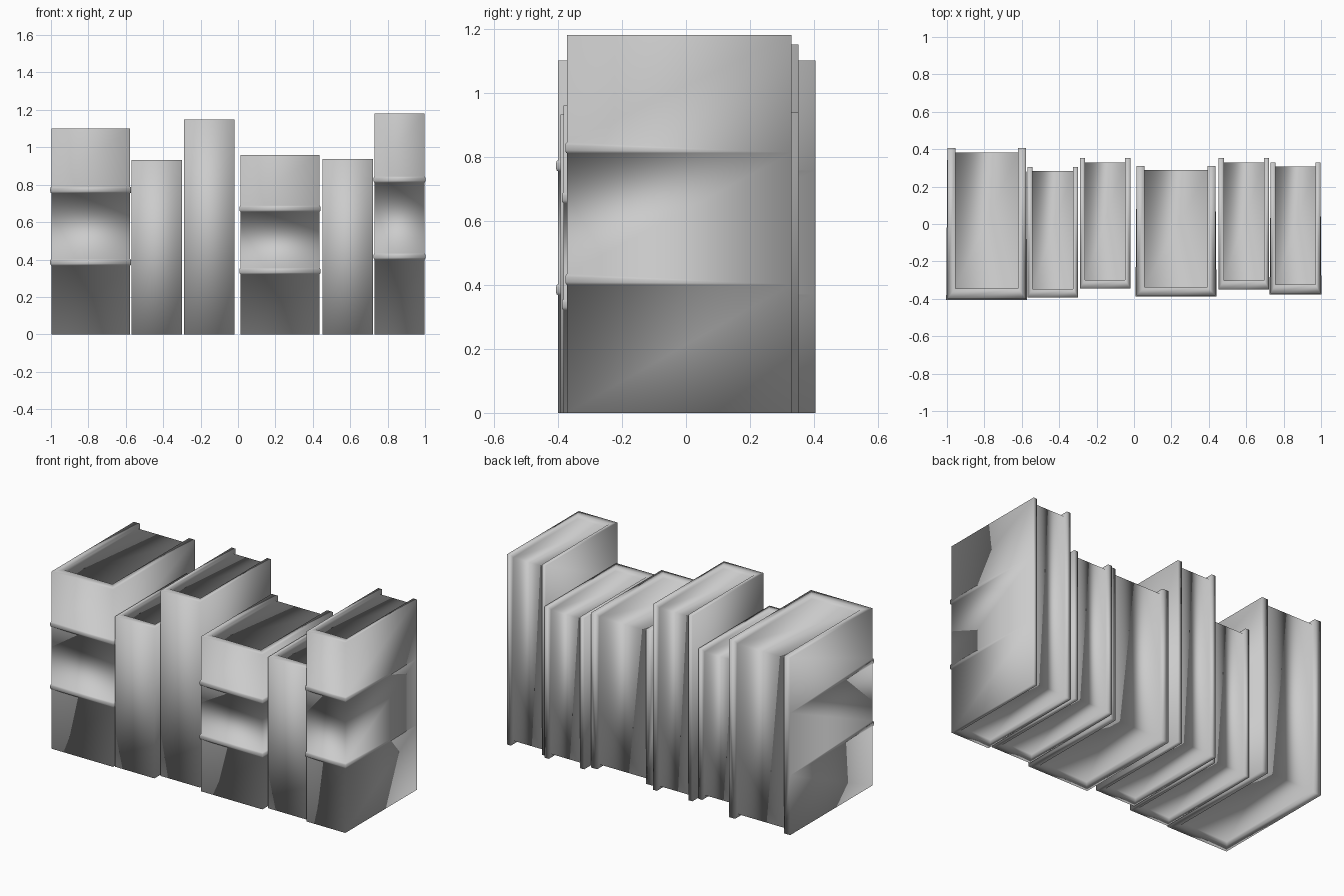
import bpy, bmesh

if "Cube" in bpy.data.objects:
    bpy.data.objects.remove(bpy.data.objects["Cube"])

# x0, x1, y0, y1, height, board thickness, spine thickness, raised band heights
BOOKS = [
    (-0.998, -0.577, -0.40, 0.405, 1.10, 0.043, 0.055, (0.385, 0.772)),
    (-0.569, -0.299, -0.392, 0.305, 0.932, 0.026, 0.044, ()),
    (-0.29, -0.019, -0.345, 0.352, 1.15, 0.028, 0.045, ()),
    (0.014, 0.435, -0.382, 0.31, 0.96, 0.042, 0.045, (0.338, 0.672)),
    (0.452, 0.723, -0.35, 0.352, 0.938, 0.028, 0.049, ()),
    (0.731, 0.996, -0.371, 0.33, 1.18, 0.026, 0.048, (0.417, 0.828)),
]
DEPTH = 0.022  # how far the pages sit inside the boards
# rounded band section: height offset, outward bulge
BAND = [(-0.017, 0), (-0.015, 0.004), (-0.008, 0.006),
        (0.008, 0.006), (0.015, 0.004), (0.017, 0)]


def book(name, x0, x1, y0, y1, h, t, s, bands):
    bm = bmesh.new()

    def pair(inset, y, z):
        """Left and right vertex at the same depth and height."""
        return [bm.verts.new((x0 + inset, y, z)), bm.verts.new((x1 - inset, y, z))]

    # spine edge and board edge, cut at every band
    spine = [[pair(0, y0, 0)]]
    back = [pair(0, y1, 0)]
    for b in bands:
        spine.append([pair(-o, y0 - o, b + dz) for dz, o in BAND])
        back.append(pair(0, y1, b - 0.015))
    spine.append([pair(0, y0, h)])
    back.append(pair(0, y1, h))
    rows = [p for group in spine for p in group]

    # spine
    for a, b in zip(rows, rows[1:]):
        bm.faces.new([a[0], a[1], b[1], b[0]])

    # board lips and recessed page corners, bottom then top
    lip_front = [pair(t, y0 + s, z) for z in (0, h)]
    lip_back = [pair(t, y1, z) for z in (0, h)]
    page_front = [pair(t, y0 + s, z) for z in (DEPTH, h - DEPTH)]
    page_back = [pair(t, y1 - DEPTH, z) for z in (DEPTH, h - DEPTH)]

    for k in (0, 1):
        # outer board faces, the bands fading out towards the back
        for i, group in enumerate(spine):
            for a, b in zip(group, group[1:]):
                bm.faces.new([a[k], b[k], back[i][k]])
            if i:
                bm.faces.new([spine[i - 1][-1][k], group[0][k],
                              back[i][k], back[i - 1][k]])
        # back rim and inner lip along the fore edge
        bm.faces.new([p[k] for p in back] + [lip_back[1][k], lip_back[0][k]])
        bm.faces.new([lip_back[0][k], lip_back[1][k],
                      page_back[1][k], page_back[0][k]])
        # top and bottom rims with inner lips
        for e in (0, 1):
            bm.faces.new([rows[-e][k], back[-e][k], lip_back[e][k], lip_front[e][k]])
            bm.faces.new([lip_front[e][k], lip_back[e][k],
                          page_back[e][k], page_front[e][k]])
    # spine rims and pages
    for e in (0, 1):
        for a, b in ((rows[-e], lip_front[e]), (lip_front[e], page_front[e]),
                     (page_front[e], page_back[e])):
            bm.faces.new([a[0], a[1], b[1], b[0]])
    a, b = page_back
    bm.faces.new([a[0], a[1], b[1], b[0]])

    bmesh.ops.recalc_face_normals(bm, faces=bm.faces)
    for f in bm.faces:
        f.smooth = True  # soft shading all over
    mesh = bpy.data.meshes.new(name)
    bm.to_mesh(mesh)
    bm.free()
    bpy.context.collection.objects.link(bpy.data.objects.new(name, mesh))


for n, spec in enumerate(BOOKS, 1):
    book(f"book_{n}", *spec)
